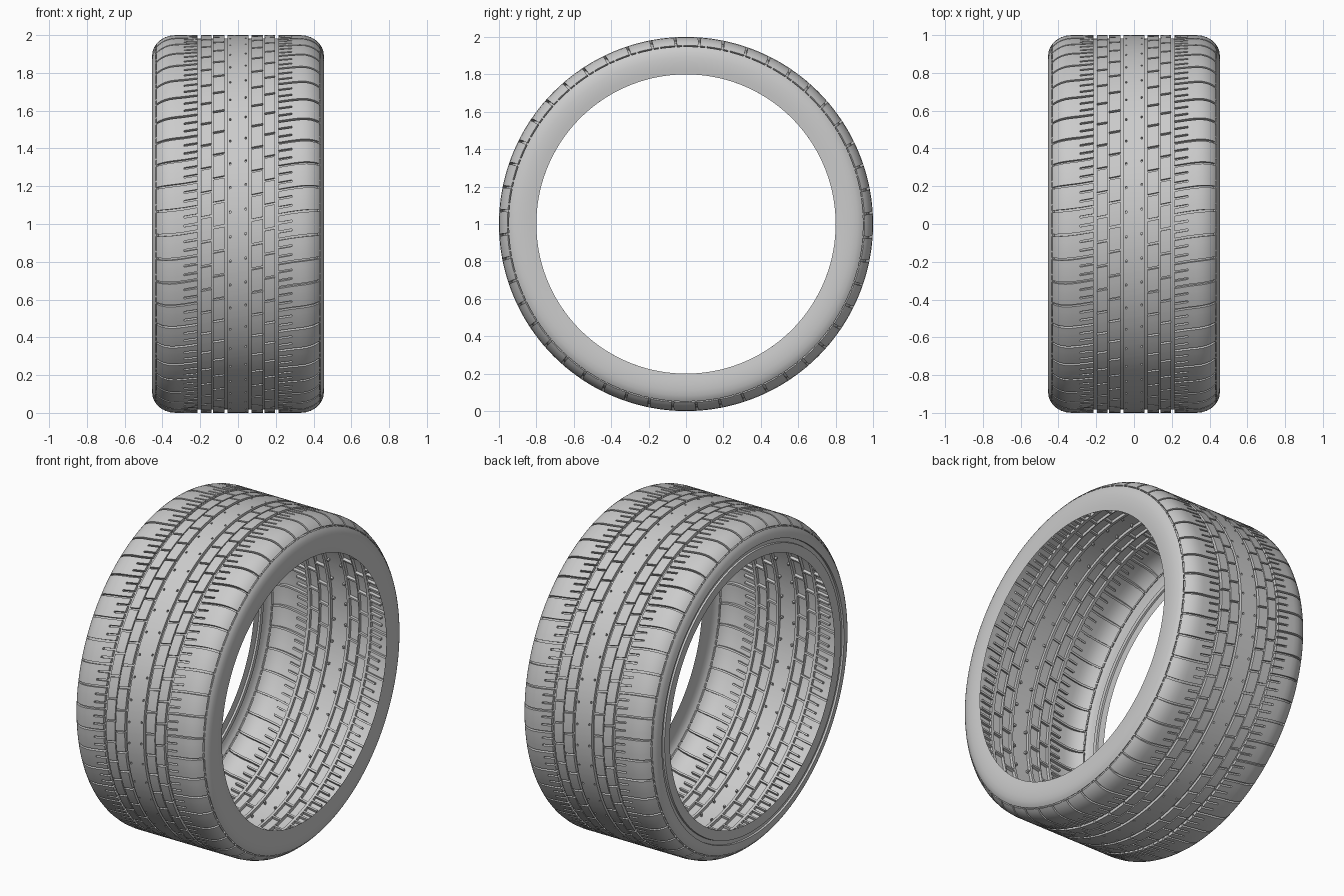
import bpy, bmesh, math
from mathutils import Vector

if "Cube" in bpy.data.objects:
    bpy.data.objects.remove(bpy.data.objects["Cube"])

PITCHES = 48
STEP = 2 * math.pi / PITCHES
# angular cut lines inside one tread pitch (groove / block edges)
CUTS = [0.0, 0.09, 0.30, 0.38, 0.50, 0.59, 0.66, 0.74]
LONG, SHORT1, MID, SHORT2 = 0, 2, 4, 6


def radius(x):
    # flat crown, elliptical shoulder
    a = max(0.0, (abs(x) - 0.33) / 0.125)
    return 0.89 + 0.11 * math.sqrt(max(0.0, 1 - a * a))


def slant(x):
    # grooves lean across the tread and flatten towards the shoulder
    a = abs(x)
    s = 0.2 * a if a < 0.22 else 0.044 + 0.2 * (a - 0.22) - 0.4 * (a - 0.22) ** 2
    return math.copysign(s, x)


# half-tread lines from the centre outwards, with the cells cut in the band after each
ALL = set(range(len(CUTS)))
BANDS = [
    (0.0, set()), (0.036, {MID}), (0.046, set()),
    (0.056, ALL), (0.072, {LONG}),                 # inner main groove, brick row
    (0.133, ALL), (0.139, {MID}),                  # thin groove, brick row
    (0.197, ALL), (0.215, {LONG, SHORT1, SHORT2}), # outer main groove, sipes
    (0.285, {LONG}), (0.33, {LONG}), (0.36, {LONG}), (0.385, {LONG}),
    (0.405, {LONG}), (0.42, {LONG}), (0.431, ALL - {LONG, SHORT1}),
    (0.436, set()), (0.444, set()), (0.451, set()), (0.455, set()),
]
tread_right = [(x, radius(x)) for x, _ in BANDS]
cut_right = [c for _, c in BANDS]
side_right = [(0.456, 0.86), (0.454, 0.83), (0.45, 0.80)]
# the left sidewall carries a shallow ring-shaped step
side_left = [(0.456, 0.885), (0.444, 0.884), (0.444, 0.86),
             (0.455, 0.858), (0.454, 0.83), (0.45, 0.80)]
half_r = tread_right + side_right
half_l = tread_right + side_left
profile = [(-x, r) for x, r in reversed(half_l[1:])] + half_r
centre = len(half_l) - 1

bm = bmesh.new()
cols = [(p + c) * STEP for p in range(PITCHES) for c in CUTS]
grid = []
for x, r in profile:
    row = []
    for t in cols:
        a = t + slant(x)
        row.append(bm.verts.new((x, -r * math.cos(a), 1 + r * math.sin(a))))
    grid.append(row)

# skin faces, remembering those that belong to grooves
groove = []
n = len(cols)
for i in range(len(profile) - 1):
    k = i - centre if i >= centre else centre - 1 - i
    cells = cut_right[k] if k < len(cut_right) else set()
    for j in range(n):
        m = (j + 1) % n
        f = bm.faces.new((grid[i][j], grid[i + 1][j], grid[i + 1][m], grid[i][m]))
        if j % len(CUTS) in cells:
            groove.append(f)

# sink the grooves into the tread
res = bmesh.ops.extrude_face_region(bm, geom=groove)
new_faces = {g for g in res["geom"] if isinstance(g, bmesh.types.BMFace)}
for v in [g for g in res["geom"] if isinstance(g, bmesh.types.BMVert)]:
    x, y, z = v.co
    rr = math.hypot(y, z - 1)
    over = math.copysign(max(0.0, abs(x) - 0.33), x)
    d = Vector((over, y / rr * (rr - 0.87), (z - 1) / rr * (rr - 0.87))).normalized()
    depth = 0.018 if abs(x) < 0.40 else 0.012
    v.co -= d * depth
old = [f for f in groove if f.is_valid and f not in new_faces]
if old:
    bmesh.ops.delete(bm, geom=old, context='FACES')

mesh = bpy.data.meshes.new("tire")
bm.to_mesh(mesh)
bm.free()
tire = bpy.data.objects.new("tire", mesh)
bpy.context.collection.objects.link(tire)
bpy.context.view_layer.objects.active = tire
tire.select_set(True)
bpy.ops.object.shade_smooth_by_angle(angle=math.radians(30))
